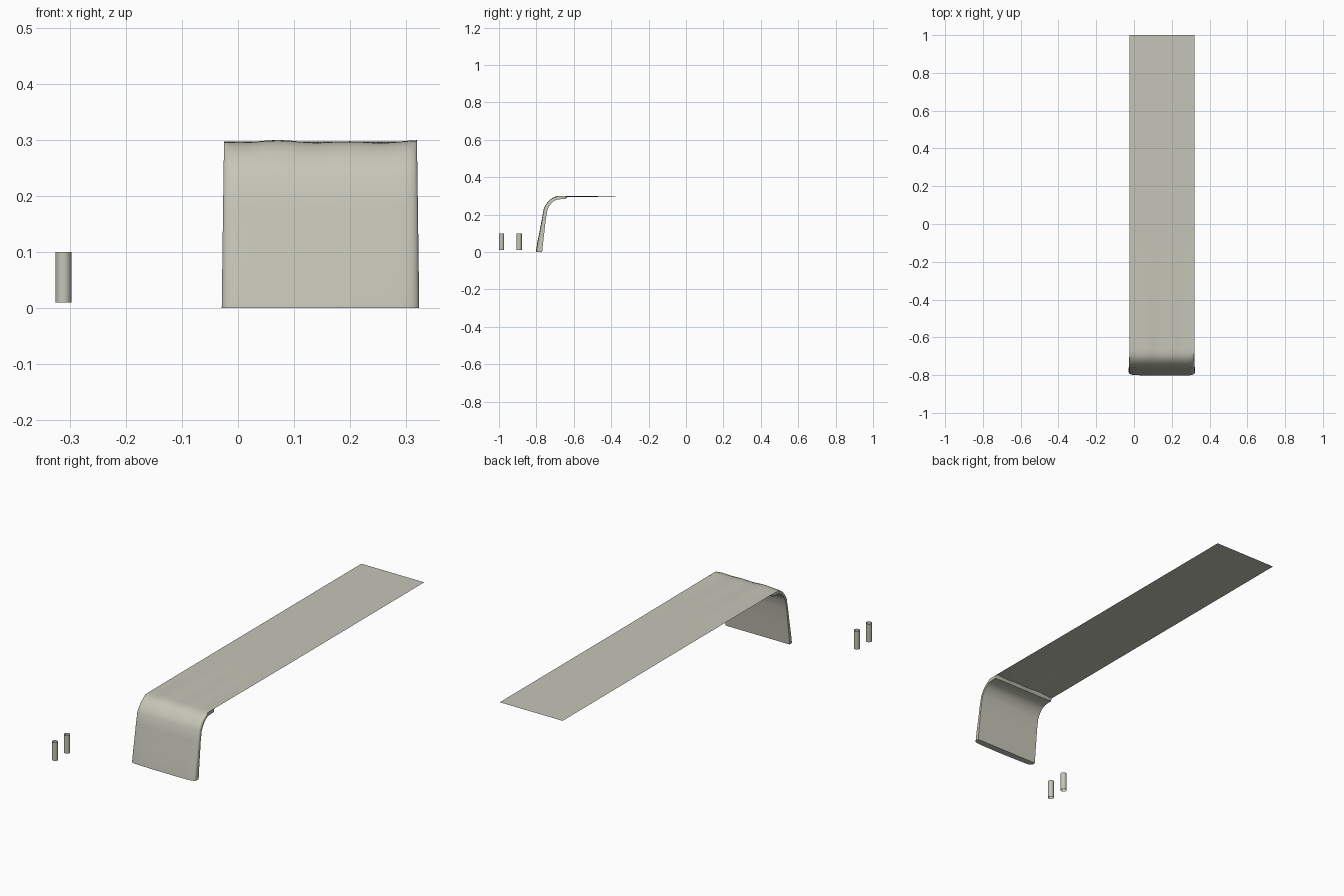
import bpy, math

if "Cube" in bpy.data.objects:
    bpy.data.objects.remove(bpy.data.objects["Cube"])

mat = bpy.data.materials.new("warm stone grey")
mat.diffuse_color = (0.56, 0.56, 0.48, 1)
mat.use_nodes = True
mat.node_tree.nodes["Principled BSDF"].inputs["Base Color"].default_value = mat.diffuse_color

X0, X1 = -0.025, 0.319


def make(name, verts, faces):
    me = bpy.data.meshes.new(name)
    me.from_pydata(verts, [], faces)
    me.materials.append(mat)
    ob = bpy.data.objects.new(name, me)
    bpy.context.collection.objects.link(ob)
    bpy.context.view_layer.objects.active = ob
    ob.select_set(True)
    bpy.ops.object.shade_smooth_by_angle(angle=math.radians(40))
    ob.select_set(False)
    return ob


def grid_faces(rows, cols, wrap=False):
    n = cols if wrap else cols - 1
    return [(r * cols + c, r * cols + (c + 1) % cols,
             (r + 1) * cols + (c + 1) % cols, (r + 1) * cols + c)
            for r in range(rows - 1) for c in range(n)]


def ripple(x):
    return 0.0015 * math.sin(50 * x - 2) + 0.001 * math.sin(23 * x)


# Flat deck sheet: gently rippled near the curved end, flat further back
ys = [-0.655 + 0.615 * i / 16 for i in range(17)] + [1.0]
xs = [X0 + (X1 - X0) * i / 32 for i in range(33)]
verts = [(x, y, 0.297 + ripple(x) * max(0, (-0.04 - y) / 0.615)) for y in ys for x in xs]
make("deck_sheet", verts, grid_faces(len(ys), len(xs)))

# Curved front apron: outer and inner profile (y, z), rounded towards its sides
outer = [(-0.80, 0), (-0.793, 0.05), (-0.781, 0.11), (-0.769, 0.18), (-0.759, 0.235),
         (-0.747, 0.256), (-0.730, 0.276), (-0.712, 0.289), (-0.692, 0.296),
         (-0.665, 0.297), (-0.635, 0.297)]
inner = [(-0.769, 0), (-0.764, 0.05), (-0.757, 0.11), (-0.749, 0.18), (-0.740, 0.228),
         (-0.731, 0.246), (-0.718, 0.263), (-0.703, 0.275), (-0.686, 0.281),
         (-0.665, 0.283), (-0.645, 0.283)]
N = 40
ts = [math.sin(math.pi / 2 * (-1 + 2 * i / N)) for i in range(N + 1)]
verts = []
for (oy, oz), (iy, iz) in zip(outer, inner):
    flare = 0.004 * (1 - oz / 0.3)
    ring_o, ring_i = [], []
    for t in ts:
        x = (X0 + X1) / 2 + t * ((X1 - X0) / 2 + flare)
        f = 0.45 + 0.55 * math.sqrt(max(0, 1 - abs(t) ** 16))
        lean = -0.003 * math.sin(9 * x) * (1 - oz / 0.3)
        ring_o.append((x, iy + (oy - iy) * f + lean,
                       iz + (oz - iz) * (f if oz < 0.29 else 1) + ripple(x) * (oz / 0.3) ** 4))
        ring_i.append((x, iy, iz))
    verts += ring_o + ring_i[::-1]
cols = 2 * (N + 1)
faces = grid_faces(len(outer), cols, True)
for base in (0, (len(outer) - 1) * cols):     # bottom and rear end strips
    for c in range(N):
        q = (base + c, base + cols - 1 - c, base + cols - 2 - c, base + c + 1)
        faces.append(q if base == 0 else q[::-1])
make("curved_apron", verts, faces)

# Two small open-ended tubes standing beside the front
for i, y in enumerate((-0.986, -0.892)):
    verts = [(-0.311 + 0.014 * math.cos(a * math.tau / 24),
              y + 0.014 * math.sin(a * math.tau / 24), z)
             for z in (0.01, 0.1) for a in range(24)]
    make(f"open_tube_{i + 1}", verts, grid_faces(2, 24, True))
